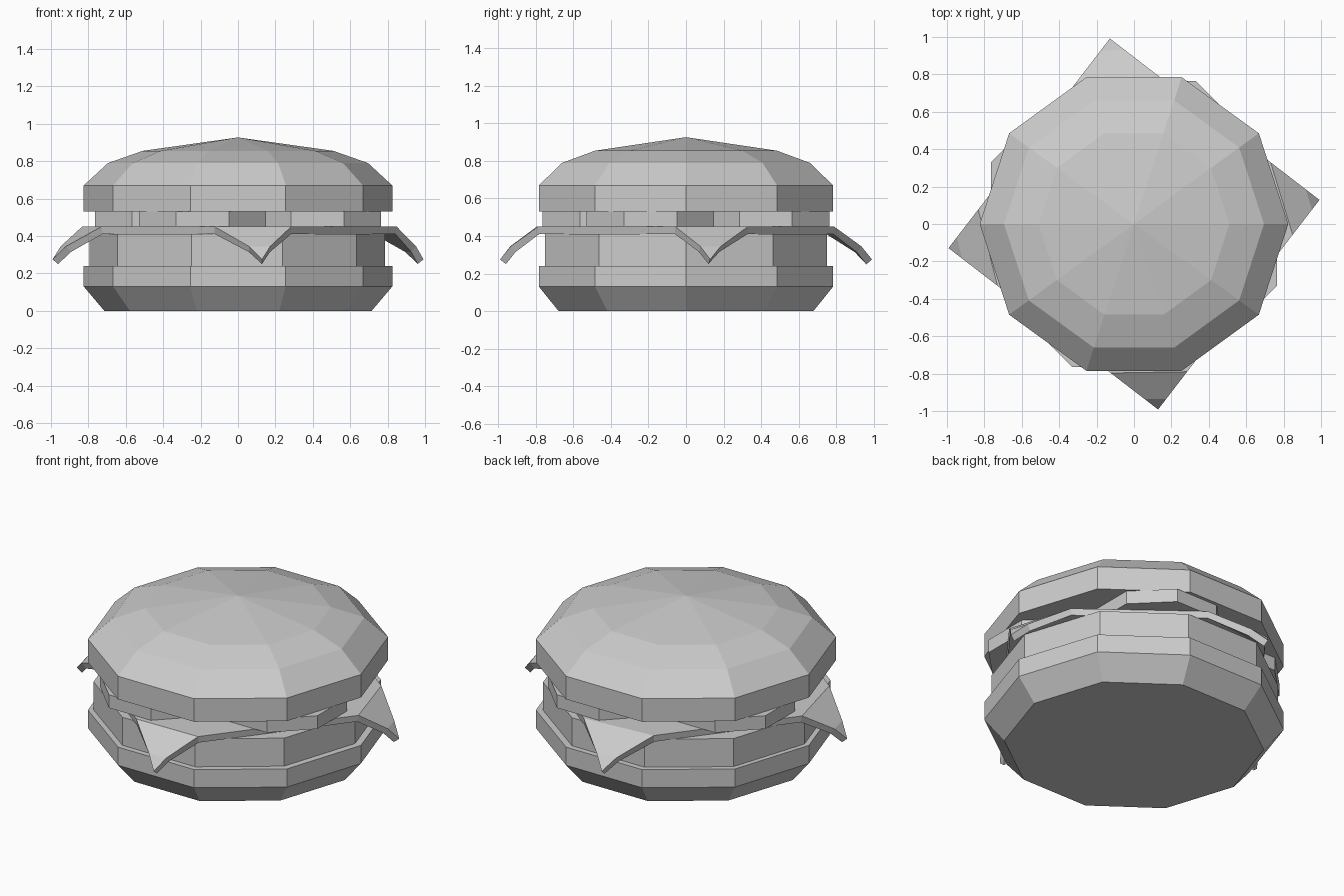
import bpy, bmesh
from math import sin, cos, radians, tau
from mathutils import Vector

if "Cube" in bpy.data.objects:
    bpy.data.objects.remove(bpy.data.objects["Cube"])


def finish(name, bm):
    bmesh.ops.recalc_face_normals(bm, faces=bm.faces)
    mesh = bpy.data.meshes.new(name)
    bm.to_mesh(mesh)
    bm.free()
    obj = bpy.data.objects.new(name, mesh)
    bpy.context.collection.objects.link(obj)
    return obj


def lathe(name, profile, sides, centre=(0, 0), turn=0.0):
    """Faceted solid from (radius, z) rows, bottom to top; radius 0 is an apex."""
    bm = bmesh.new()
    rings = []
    for r, z in profile:
        count = sides if r > 0 else 1
        rings.append([bm.verts.new((centre[0] + r * cos(turn + tau * i / sides),
                                    centre[1] + r * sin(turn + tau * i / sides), z))
                      for i in range(count)])
    for a, b in zip(rings, rings[1:]):
        for i in range(sides):
            j = (i + 1) % sides
            bm.faces.new((a[i], a[j], b[0]) if len(b) == 1 else (a[i], a[j], b[j], b[i]))
    for ring in (rings[0], rings[-1]):
        if len(ring) > 1:
            bm.faces.new(ring)
    return finish(name, bm)


# Buns and patty
lathe("bottom_bun", [(0.715, 0), (0.825, 0.13), (0.825, 0.24)], 10)
lathe("patty", [(0.79, 0.24), (0.79, 0.41)], 10, centre=(-0.005, 0))
lathe("top_bun", [(0.825, 0.53), (0.825, 0.67), (0.695, 0.79),
                  (0.51, 0.855), (0, 0.927)], 10)

# Four tomato slices arranged around the centre
for k in range(4):
    a = radians(90 * k)
    cx, cy = 0.425, -0.19
    lathe(f"tomato_slice_{k + 1}", [(0.368, 0.45), (0.368, 0.53)], 8,
          centre=(cx * cos(a) - cy * sin(a), cx * sin(a) + cy * cos(a)),
          turn=radians(22.5))

# Cheese sheet: a turned square whose corners fold down in two steps
folds = [(0.235, 0.33), (0.33, 0.30), (0.26, 0.33), (0.32, 0.255)]
tips = [Vector((cos(radians(7.4 + 90 * k)), sin(radians(7.4 + 90 * k)), 0)) for k in range(4)]
bm = bmesh.new()
outline = []
for k, (before, after) in enumerate(folds):
    tip = tips[k]
    to_prev = (tips[k - 1] - tip).normalized()
    to_next = (tips[(k + 1) % 4] - tip).normalized()
    rows = []
    for f, z in ((1.0, 0.45), (0.28, 0.345)):
        rows.append([bm.verts.new((*(tip + d * s * f).xy, z))
                     for d, s in ((to_prev, before), (to_next, after))])
    end = bm.verts.new((tip.x, tip.y, 0.275))
    (a, b), (c, d) = rows
    bm.faces.new((a, c, d, b))
    bm.faces.new((c, end, d))
    outline += [a, b]
bm.faces.new(outline)
cheese = finish("cheese", bm)
if cheese.data.polygons[-1].normal.z < 0:
    cheese.data.flip_normals()
solid = cheese.modifiers.new("thickness", "SOLIDIFY")
solid.thickness = 0.04
solid.offset = -1
